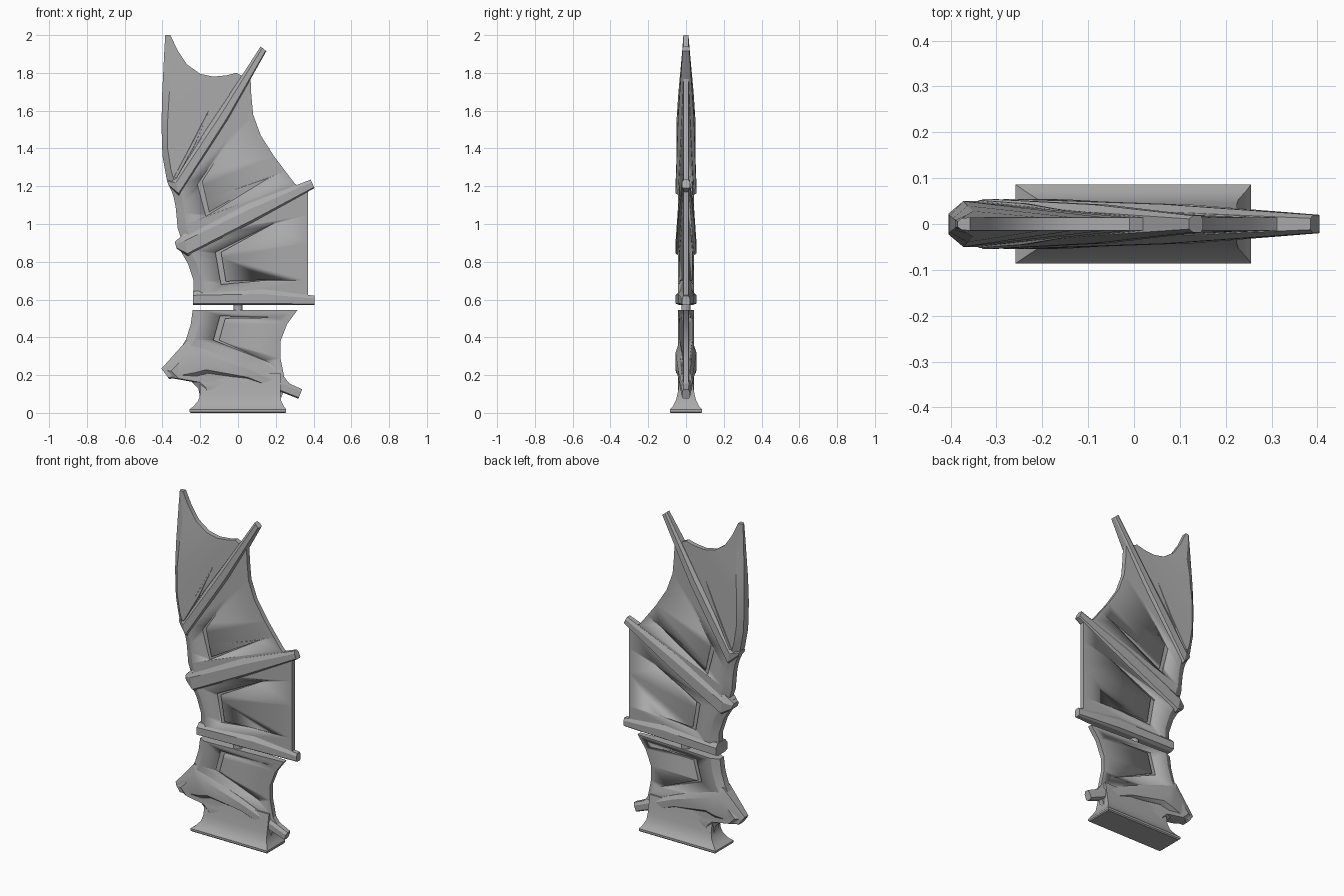
import bpy, bmesh, math
from mathutils import Vector

grey = bpy.data.materials.new("stone grey")
grey.diffuse_color = (0.4, 0.4, 0.4, 1)


def loft(name, sections):
    """Skin a list of equal closed loops and cap both ends."""
    bm = bmesh.new()
    rings = [[bm.verts.new(p) for p in s] for s in sections]
    n = len(rings[0])
    for a, b in zip(rings, rings[1:]):
        for i in range(n):
            j = (i + 1) % n
            bm.faces.new((a[i], a[j], b[j], b[i]))
    bm.faces.new(rings[0][::-1])
    bm.faces.new(rings[-1])
    bmesh.ops.recalc_face_normals(bm, faces=bm.faces)
    return finish(name, bm)


def finish(name, bm):
    me = bpy.data.meshes.new(name)
    bm.to_mesh(me)
    bm.free()
    me.materials.append(grey)
    me.shade_smooth()
    me.set_sharp_from_angle(angle=math.radians(25))
    ob = bpy.data.objects.new(name, me)
    bpy.context.collection.objects.link(ob)
    return ob


def membrane(name, rows, thick):
    """Web panel: bevelled thick leading edge on the left, thin on the right."""
    secs = []
    for xl, zl, xr, zr in rows:
        l, r = Vector((xl, 0, zl)), Vector((xr, 0, zr))
        d = r - l
        w = d.length
        h = min(thick, 0.013 + 0.14 * max(0, 2.0 - zl) * 0.6)
        b = l + d * (min(0.045, w * 0.35) / w)
        secs.append([(p.x, y, p.z) for p, y in (
            (l, -h * 0.45), (b, -h), (r, -0.014),
            (r, 0.014), (b, h), (l, h * 0.45))])
    return loft(name, secs)


def rib(name, stations):
    """Chamfered bone; each station is top x, z, bottom x, z, half depth."""
    secs = []
    for xt, zt, xb, zb, h in stations:
        t, b = Vector((xt, 0, zt)), Vector((xb, 0, zb))
        t2, b2 = t.lerp(b, 0.3), b.lerp(t, 0.12)
        e = h * 0.62
        secs.append([(p.x, y, p.z) for p, y in (
            (t, -e), (t2, -h), (b2, -h), (b, -e),
            (b, e), (b2, h), (t2, h), (t, e))])
    return loft(name, secs)


def engrave(panel, name, pts, width=0.03):
    """Cut a tapering bracket-shaped groove into both faces of a panel."""
    p = [Vector(q) for q in pts]
    c = (p[0] + p[-1]) / 2
    inner = [q + (c - q).normalized() * width for q in p[1:-1]]
    poly = p + inner[::-1]
    bm = bmesh.new()
    for s in (-1, 1):
        lo, hi = [], []
        for q in poly:
            h = 0.042 - (q.x + 0.19) * 0.05 - 0.012
            lo.append(bm.verts.new((q.x, s * h, q.y)))
            hi.append(bm.verts.new((q.x, s * 0.1, q.y)))
        bm.faces.new(lo)
        bm.faces.new(hi[::-1])
        for i in range(len(poly)):
            j = (i + 1) % len(poly)
            bm.faces.new((lo[j], lo[i], hi[i], hi[j]))
    bmesh.ops.recalc_face_normals(bm, faces=bm.faces)
    cutter = finish(name, bm)
    cutter.hide_render = True
    cutter.hide_set(True)
    m = panel.modifiers.new("groove", 'BOOLEAN')
    m.object = cutter
    m.operation = 'DIFFERENCE'
    m.solver = 'EXACT'


# flared foot
loft("base_foot", [[(xl, -h, z), (xr, -h, z), (xr, h, z), (xl, h, z)]
                   for z, xl, xr, h in (
    (0, -0.25, 0.25, 0.08), (0.006, -0.258, 0.255, 0.086), (0.018, -0.258, 0.255, 0.086),
    (0.035, -0.235, 0.243, 0.07), (0.065, -0.21, 0.228, 0.054),
    (0.10, -0.2, 0.225, 0.045), (0.15, -0.2, 0.225, 0.036), (0.21, -0.2, 0.225, 0.026))])

# webbing panels, bottom to top
lower = membrane("lower_panel", [
    (-0.20, 0.08, 0.225, 0.07), (-0.21, 0.13, 0.24, 0.11), (-0.245, 0.165, 0.27, 0.13),
    (-0.36, 0.185, 0.28, 0.145), (-0.40, 0.225, 0.245, 0.19), (-0.33, 0.295, 0.225, 0.29),
    (-0.275, 0.39, 0.225, 0.38), (-0.25, 0.47, 0.26, 0.47), (-0.24, 0.545, 0.315, 0.545)], 0.042)
middle = membrane("middle_panel", [
    (-0.235, 0.60, 0.37, 0.60), (-0.235, 0.70, 0.37, 0.70), (-0.265, 0.79, 0.37, 0.9),
    (-0.30, 0.85, 0.37, 1.05), (-0.32, 0.92, 0.37, 1.20)], 0.042)
upper = membrane("upper_panel", [
    (-0.30, 0.92, 0.35, 1.18), (-0.32, 0.98, 0.30, 1.215), (-0.325, 1.04, 0.25, 1.28),
    (-0.33, 1.09, 0.19, 1.36), (-0.34, 1.14, 0.12, 1.47), (-0.35, 1.17, 0.08, 1.58),
    (-0.36, 1.19, 0.07, 1.69), (-0.37, 1.215, 0.065, 1.81)], 0.042)
tip = membrane("tip_panel", [
    (-0.365, 1.20, 0.02, 1.785), (-0.38, 1.25, -0.01, 1.80), (-0.40, 1.36, -0.06, 1.787),
    (-0.405, 1.52, -0.13, 1.78), (-0.402, 1.68, -0.20, 1.795), (-0.395, 1.82, -0.27, 1.845),
    (-0.39, 1.92, -0.32, 1.92), (-0.385, 2.0, -0.358, 2.0)], 0.05)

# bones across the wing
rib("lowest_rib", [(-0.405, 0.235, -0.365, 0.18, 0.028), (-0.27, 0.385, -0.22, 0.19, 0.053),
                   (-0.23, 0.365, -0.16, 0.21, 0.055), (0.05, 0.255, 0.05, 0.18, 0.042),
                   (0.34, 0.125, 0.32, 0.075, 0.02)])
rib("second_rib", [(-0.238, 0.645, -0.238, 0.57, 0.055), (0.13, 0.655, 0.13, 0.57, 0.042),
                   (0.405, 0.62, 0.405, 0.57, 0.02)])
rib("third_rib", [(-0.335, 0.905, -0.325, 0.87, 0.03), (-0.29, 0.945, -0.265, 0.83, 0.055),
                  (0.06, 1.11, 0.08, 1.01, 0.043), (0.385, 1.235, 0.405, 1.19, 0.02)])
rib("top_rib", [(-0.378, 1.235, -0.368, 1.205, 0.03), (-0.335, 1.25, -0.312, 1.15, 0.055),
                (-0.10, 1.60, -0.05, 1.56, 0.042), (0.12, 1.94, 0.15, 1.915, 0.018)])

# engraved brackets
engrave(lower, "lower_groove_cutter",
        [(0.21, 0.505), (-0.095, 0.513), (-0.13, 0.385), (0.17, 0.265)])
engrave(middle, "middle_groove_cutter",
        [(0.20, 1.01), (-0.12, 0.85), (-0.09, 0.68), (0.175, 0.705)])
engrave(upper, "upper_groove_cutter",
        [(0.01, 1.54), (-0.215, 1.21), (-0.17, 1.04), (0.165, 1.245)])

# thin crease beside the top bone
rib("tip_crease", [(-0.345, 1.25, -0.325, 1.24, 0.052), (-0.25, 1.43, -0.23, 1.41, 0.045),
                   (-0.155, 1.605, -0.15, 1.60, 0.03)])

# pin joining the two halves
bpy.ops.mesh.primitive_cylinder_add(vertices=16, radius=0.025, depth=0.08, location=(0, 0, 0.56))
pin = bpy.context.object
pin.name = "joining_pin"
pin.data.materials.append(grey)
bpy.ops.object.shade_smooth_by_angle()
